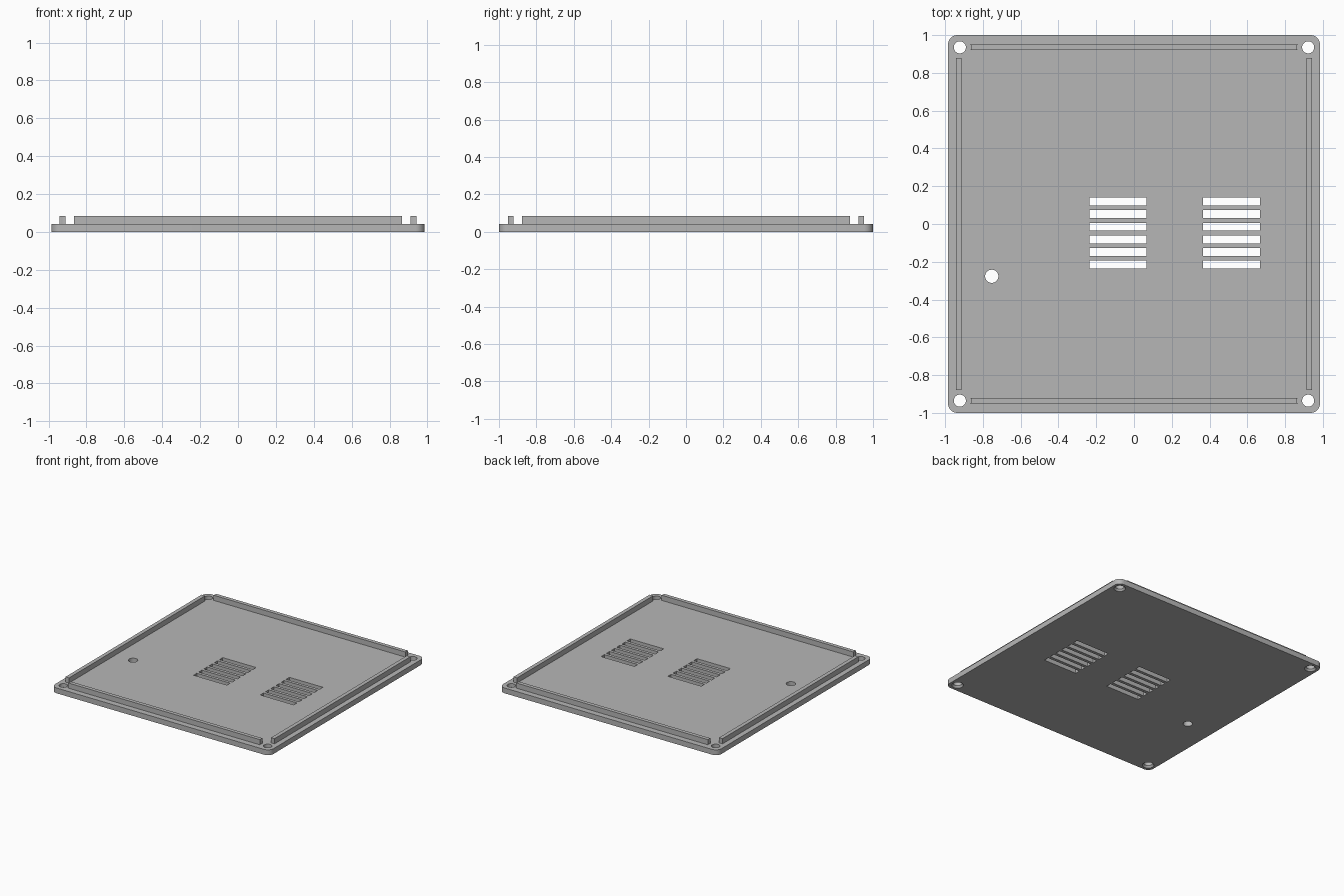
import bpy, bmesh, math
from mathutils import Matrix, Vector

if "Cube" in bpy.data.objects:
    bpy.data.objects.remove(bpy.data.objects["Cube"], do_unlink=True)

HALF_X, HALF_Y, THICK, TOP = 0.985, 1.0, 0.043, 0.085
HOLE_X, HOLE_Y = 0.922, 0.935

grey = bpy.data.materials.new("plain grey")
grey.use_nodes = True
colour = (0.47, 0.47, 0.47, 1)
grey.diffuse_color = colour
grey.node_tree.nodes["Principled BSDF"].inputs["Base Color"].default_value = colour


def make_object(name, bm):
    bmesh.ops.recalc_face_normals(bm, faces=bm.faces)
    mesh = bpy.data.meshes.new(name)
    bm.to_mesh(mesh)
    bm.free()
    mesh.materials.append(grey)
    obj = bpy.data.objects.new(name, mesh)
    bpy.context.collection.objects.link(obj)
    return obj


def add_box(bm, x0, x1, y0, y1, z0, z1):
    centre = Vector((x0 + x1, y0 + y1, z0 + z1)) / 2
    size = Matrix.Diagonal((x1 - x0, y1 - y0, z1 - z0, 1))
    return bmesh.ops.create_cube(bm, size=1, matrix=Matrix.Translation(centre) @ size)["verts"]


def add_lathe(bm, x, y, profile, sides=40):
    """Closed solid of revolution from (radius, height) pairs."""
    rings = []
    for r, z in profile:
        angles = [math.tau * i / sides for i in range(sides)]
        rings.append([bm.verts.new((x + r * math.cos(a), y + r * math.sin(a), z)) for a in angles])
    for low, high in zip(rings, rings[1:]):
        for i in range(sides):
            j = (i + 1) % sides
            bm.faces.new((low[i], low[j], high[j], high[i]))
    bm.faces.new(rings[0][::-1])
    bm.faces.new(rings[-1])


def cut(obj, cutter):
    """Subtract the cutter, bake the result and discard the cutter."""
    cutter.hide_render = True
    mod = obj.modifiers.new("cut", "BOOLEAN")
    mod.operation = "DIFFERENCE"
    mod.solver = "EXACT"
    mod.object = cutter
    bpy.context.view_layer.update()
    result = obj.evaluated_get(bpy.context.evaluated_depsgraph_get())
    mesh = bpy.data.meshes.new_from_object(result)
    obj.modifiers.clear()
    obj.data = mesh
    bpy.data.objects.remove(cutter, do_unlink=True)


corners = [(sx * HOLE_X, sy * HOLE_Y) for sx in (-1, 1) for sy in (-1, 1)]

# Base plate with rounded corners
bm = bmesh.new()
add_box(bm, -HALF_X, HALF_X, -HALF_Y, HALF_Y, 0, THICK)
upright = [e for e in bm.edges if abs(e.verts[0].co.z - e.verts[1].co.z) > THICK / 2]
bmesh.ops.bevel(bm, geom=upright, offset=0.05, segments=10, profile=0.5, affect="EDGES")
plate = make_object("base_plate", bm)

# Countersunk screw holes, indicator hole and two banks of vent slots
bm = bmesh.new()
for x, y in corners:
    add_lathe(bm, x, y, [(0.047, -0.005), (0.032, 0.015), (0.032, 0.06)])
add_lathe(bm, -0.753, -0.277, [(0.035, -0.02), (0.035, 0.06)])
for left in (-0.236, 0.366):
    for row in range(6):
        y = 0.119 - 0.0668 * row
        add_box(bm, left, left + 0.302, y - 0.021, y + 0.021, -0.02, 0.06)
cut(plate, make_object("hole_cutter", bm))

# Raised locating lips, scooped at the ends around the screw holes
lips = {
    "front_lip": (-0.87, 0.87, -0.952, -0.921),
    "back_lip": (-0.87, 0.87, 0.921, 0.952),
    "left_lip": (0.911, 0.943, -0.878, 0.878),
    "right_lip": (-0.943, -0.911, -0.878, 0.878),
}
parts = [plate]
for name, (x0, x1, y0, y1) in lips.items():
    bm = bmesh.new()
    add_box(bm, x0, x1, y0, y1, THICK, TOP)
    lip = make_object(name, bm)
    bm = bmesh.new()
    for x, y in corners:
        add_lathe(bm, x, y, [(0.059, 0.02), (0.059, 0.12)])
    cut(lip, make_object("scoop_cutter", bm))
    parts.append(lip)

# Smooth the hole walls and corners while keeping edges sharp
bpy.ops.object.select_all(action="DESELECT")
for obj in parts:
    obj.select_set(True)
bpy.context.view_layer.objects.active = plate
bpy.ops.object.shade_smooth_by_angle(angle=math.radians(30))
